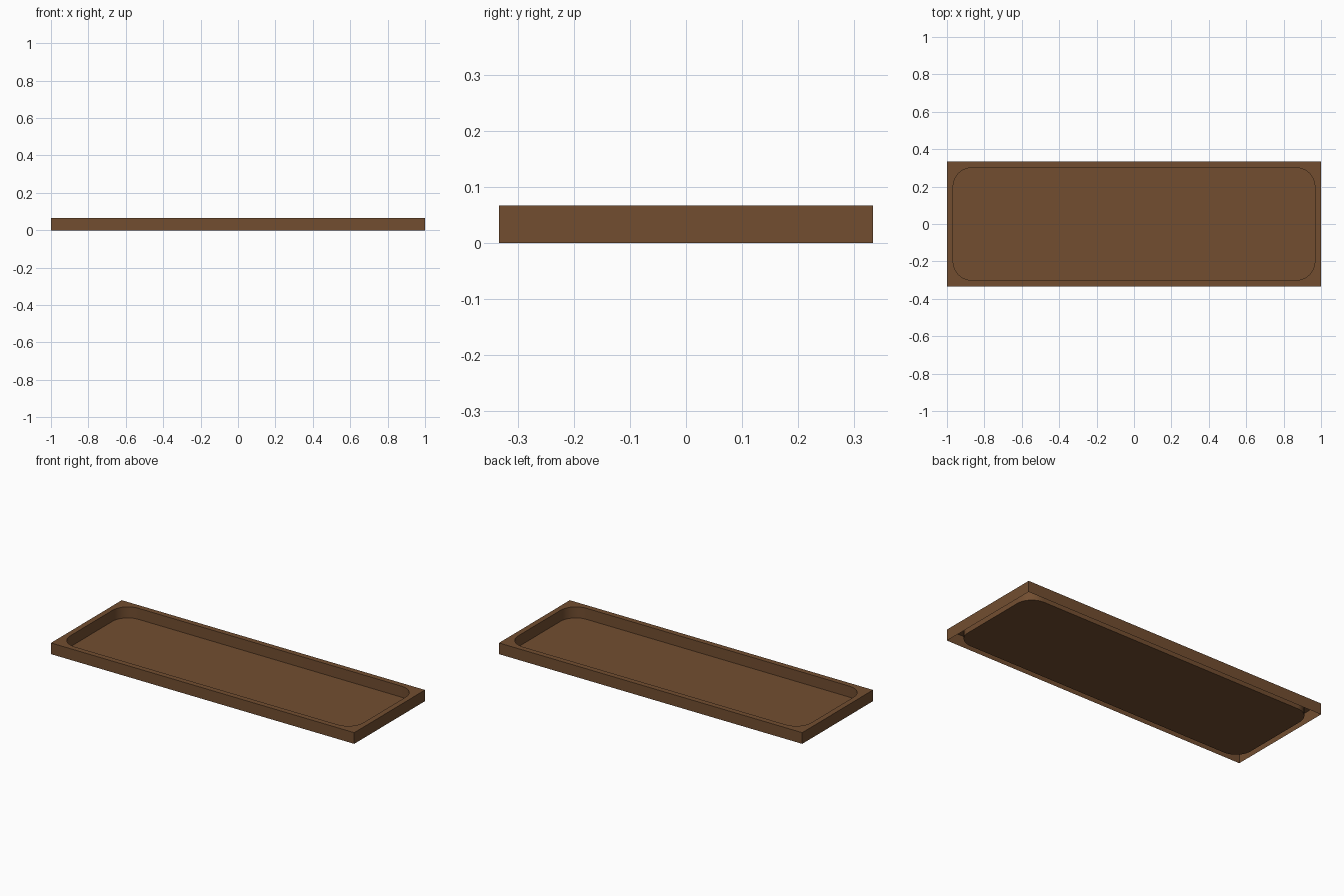
import bpy, bmesh, math

if "Cube" in bpy.data.objects:
    bpy.data.objects.remove(bpy.data.objects["Cube"])

HALF_X, HALF_Y, HEIGHT = 1.0, 0.3333, 0.0667
RIM, RADIUS, SEGMENTS = 0.033, 0.1, 10
FLOOR_Z = 0.001

bm = bmesh.new()
corners = [(1, 1), (-1, 1), (-1, -1), (1, -1)]
outer_low = [bm.verts.new((sx * HALF_X, sy * HALF_Y, 0)) for sx, sy in corners]
outer_top = [bm.verts.new((sx * HALF_X, sy * HALF_Y, HEIGHT)) for sx, sy in corners]


def rounded_loop(z):
    """One list of arc vertices per rounded corner, counter-clockwise."""
    arcs = []
    for i, (sx, sy) in enumerate(corners):
        cx = sx * (HALF_X - RIM - RADIUS)
        cy = sy * (HALF_Y - RIM - RADIUS)
        angles = [math.pi / 2 * (i + k / SEGMENTS) for k in range(SEGMENTS + 1)]
        arcs.append([bm.verts.new((cx + RADIUS * math.cos(a),
                                   cy + RADIUS * math.sin(a), z)) for a in angles])
    return arcs


inner_top = rounded_loop(HEIGHT)
inner_low = rounded_loop(FLOOR_Z)

# Outer walls and flat top rim, open underneath
for i in range(4):
    j = (i + 1) % 4
    bm.faces.new((outer_low[i], outer_low[j], outer_top[j], outer_top[i]))
    bm.faces.new((outer_top[i], outer_top[j], inner_top[j][0], inner_top[i][-1]))
    bm.faces.new([outer_top[i]] + inner_top[i][::-1])

# Recess walls and floor
top = [v for arc in inner_top for v in arc]
low = [v for arc in inner_low for v in arc]
for i in range(len(top)):
    j = (i + 1) % len(top)
    bm.faces.new((top[i], top[j], low[j], low[i]))
bm.faces.new(low)

bmesh.ops.triangulate(bm, faces=[f for f in bm.faces if len(f.verts) == SEGMENTS + 2])
mesh = bpy.data.meshes.new("tray")
bm.normal_update()
bm.to_mesh(mesh)
bm.free()

tray = bpy.data.objects.new("tray", mesh)
bpy.context.collection.objects.link(tray)

# Brown finish
brown = bpy.data.materials.new("brown")
brown.diffuse_color = (0.17, 0.076, 0.03, 1)
brown.use_nodes = True
brown.node_tree.nodes["Principled BSDF"].inputs["Base Color"].default_value = brown.diffuse_color
mesh.materials.append(brown)

# Smooth recess corners, sharp rim
bpy.context.view_layer.objects.active = tray
tray.select_set(True)
bpy.ops.object.shade_smooth_by_angle(angle=math.radians(30))
